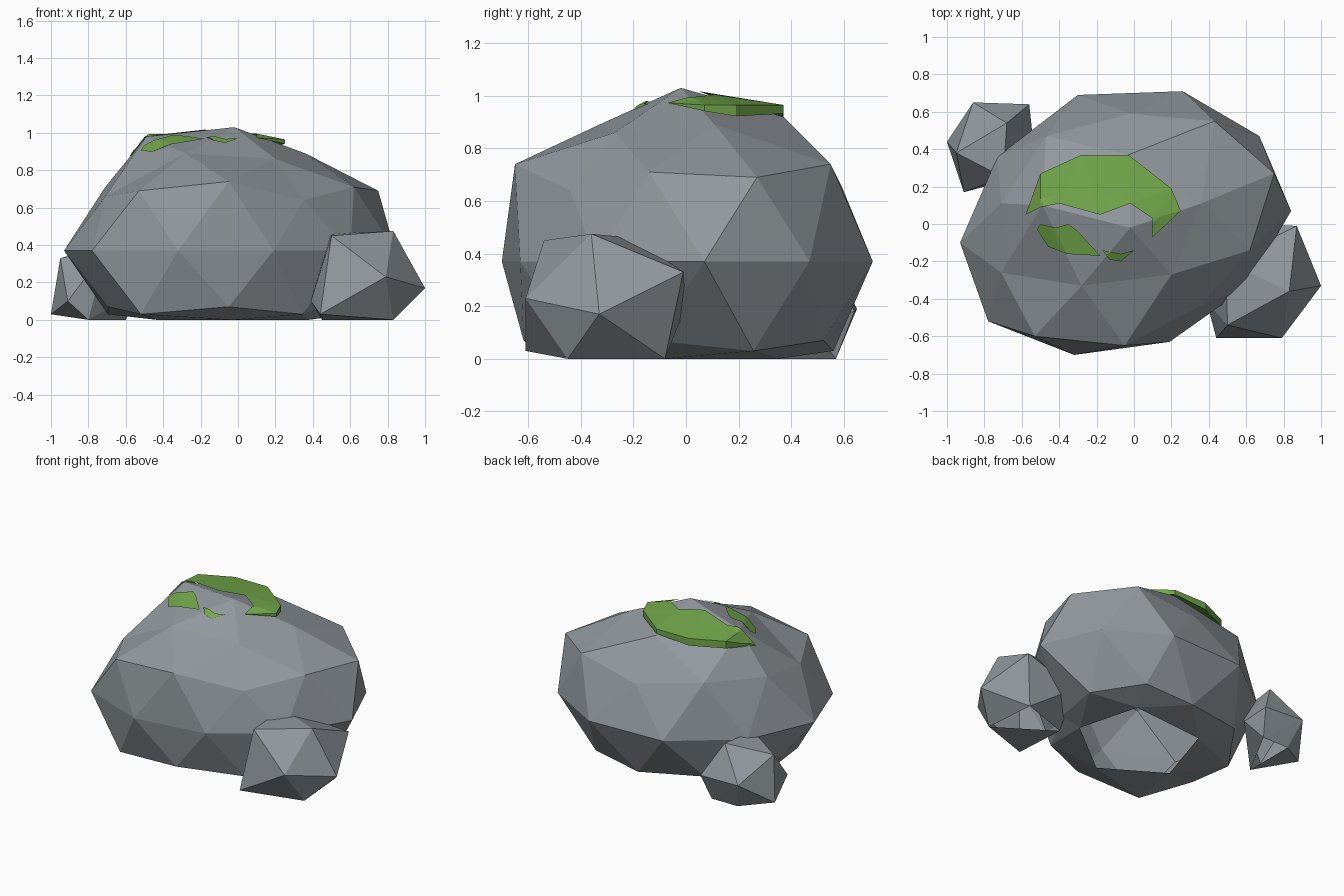
import bpy, bmesh
from math import atan2, pi, radians
from mathutils import Matrix, Vector
from mathutils.bvhtree import BVHTree

default = bpy.data.objects.get("Cube")
if default:
    bpy.data.objects.remove(default)


def material(name, rgb):
    mat = bpy.data.materials.new(name)
    mat.use_nodes = True
    color = (*rgb, 1)
    mat.diffuse_color = color
    shader = mat.node_tree.nodes["Principled BSDF"]
    shader.inputs["Base Color"].default_value = color
    shader.inputs["Roughness"].default_value = 0.9
    return mat


stone = material("grey stone", (0.285, 0.315, 0.34))
moss = material("green moss", (0.17, 0.39, 0.07))


def finish(bm, name, mat):
    bmesh.ops.recalc_face_normals(bm, faces=bm.faces)
    mesh = bpy.data.meshes.new(name)
    bm.to_mesh(mesh)
    bm.free()
    mesh.materials.append(mat)
    obj = bpy.data.objects.new(name, mesh)
    bpy.context.collection.objects.link(obj)
    return obj


def open_base(bm):
    """Remove the faces resting on the ground."""
    flat = [f for f in bm.faces if all(v.co.z < 0.005 for v in f.verts)]
    bmesh.ops.delete(bm, geom=flat, context='FACES')


# Boulder: rings of an icosphere, each listed anticlockwise from the front right
crown = [(.20, -.27, .86), (.36, .11, .89), (-.03, .37, .92),
         (-.49, .10, .98), (-.28, -.33, .89)]
shoulder = [(.35, -.44, .64), (.62, -.14, .71), (.75, .27, .69), (.43, .55, .74),
            (-.02, .59, .66), (-.47, .47, .74), (-.71, .11, .71),
            (-.71, -.26, .66), (-.53, -.60, .69), (-.05, -.65, .74)]
waist = [(.19, -.63), (.60, -.34), (.84, .07), (.67, .47), (.26, .71),
         (-.30, .69), (-.73, .36), (-.93, -.10), (-.78, -.52), (-.32, -.70)]
# The foot tucks in further on the left side
foot = [(x * (.78 if x > .4 else .98), y * .95, .07 if i % 2 else .03)
        for i, (x, y, z) in enumerate(shoulder)]
sole = [(x * .61, y * .63, 0) for x, y, z in shoulder[1::2]]
rings = [[(-.02, -.02, 1.03)], crown, shoulder,
         [(x, y, .37) for x, y in waist], foot, sole, [(0, 0, 0)]]

bm = bmesh.new()
bmesh.ops.create_icosphere(bm, subdivisions=2, radius=1,
                           matrix=Matrix.Rotation(radians(20), 4, 'Z'))
ordered = sorted(bm.verts, key=lambda v: -v.co.z)
for ring in rings:
    verts, ordered = ordered[:len(ring)], ordered[len(ring):]
    # Start the waist a little earlier, as its points sit between the others
    start = radians(80 if ring is rings[3] else 60)
    verts.sort(key=lambda v: (atan2(v.co.y, v.co.x) + start) % (2 * pi))
    for v, co in zip(verts, ring):
        v.co = co
surface = BVHTree.FromBMesh(bm)
open_base(bm)
finish(bm, "boulder", stone)


# Small stones: faceted hulls with open bases
def small_stone(name, points):
    bm = bmesh.new()
    for p in points:
        bm.verts.new(p)
    bmesh.ops.convex_hull(bm, input=bm.verts)
    open_base(bm)
    finish(bm, name, stone)


small_stone("front_stone", [
    (.83, -.36, .475), (.50, -.54, .45), (.79, -.61, .23), (1.0, -.33, .17),
    (.87, -.01, .33), (.44, -.61, .03), (.83, -.45, 0), (.80, -.08, 0),
    (.49, -.20, .46), (.39, -.42, .10), (.45, -.20, 0), (.50, 0, .20)])
small_stone("back_stone", [
    (-.95, .38, .33), (-.86, .65, .19), (-.56, .64, .18), (-1.0, .44, .03),
    (-.91, .17, .10), (-.68, .54, .40), (-.80, .57, 0), (-.60, .57, 0),
    (-.80, .20, 0), (-.70, .25, .38), (-.54, .45, .15)])


def ground(x, y):
    return surface.ray_cast(Vector((x, y, 3)), Vector((0, 0, -1)))[0].z


# Moss: thin slabs draped on the boulder, with a level overhanging outer rim
def moss_patch(name, outline, lift):
    bm = bmesh.new()
    top, low = [], []
    for x, y in outline:
        z = ground(x, y) + lift
        if y > .15 or x > .15:
            z = max(z, .965)
        top.append(bm.verts.new((x, y, z)))
        low.append(bm.verts.new((x, y, z - .05)))
    for i in range(len(top)):
        bm.faces.new((top[i - 1], top[i], low[i], low[i - 1]))
    bmesh.ops.triangulate(bm, faces=[bm.faces.new(low[::-1])])
    cap = bmesh.ops.triangulate(bm, faces=[bm.faces.new(top)])["faces"]
    # Refine the upper side so that it lies over the boulder's ridges
    edges = list({e for f in cap for e in f.edges})
    bmesh.ops.subdivide_edges(bm, edges=edges, cuts=3, use_grid_fill=True)
    lower = set(low)
    for v in bm.verts:
        if v not in lower:
            v.co.z = max(v.co.z, ground(v.co.x, v.co.y) + lift)
    finish(bm, name, moss)


moss_patch("back_moss", [
    (-.58, .05), (-.50, .27), (-.28, .37), (-.03, .37), (.20, .19), (.25, .07),
    (.10, -.07), (.10, .03), (-.02, .11), (-.18, .05), (-.40, .11), (-.50, .09)], .012)
moss_patch("front_moss", [
    (-.52, -.03), (-.46, -.12), (-.36, -.16), (-.18, -.17), (-.30, -.04),
    (-.35, 0), (-.42, -.02), (-.50, 0)], .012)
moss_patch("small_moss", [
    (-.17, -.14), (-.13, -.19), (-.07, -.20), (0, -.14), (-.07, -.16)], .01)
